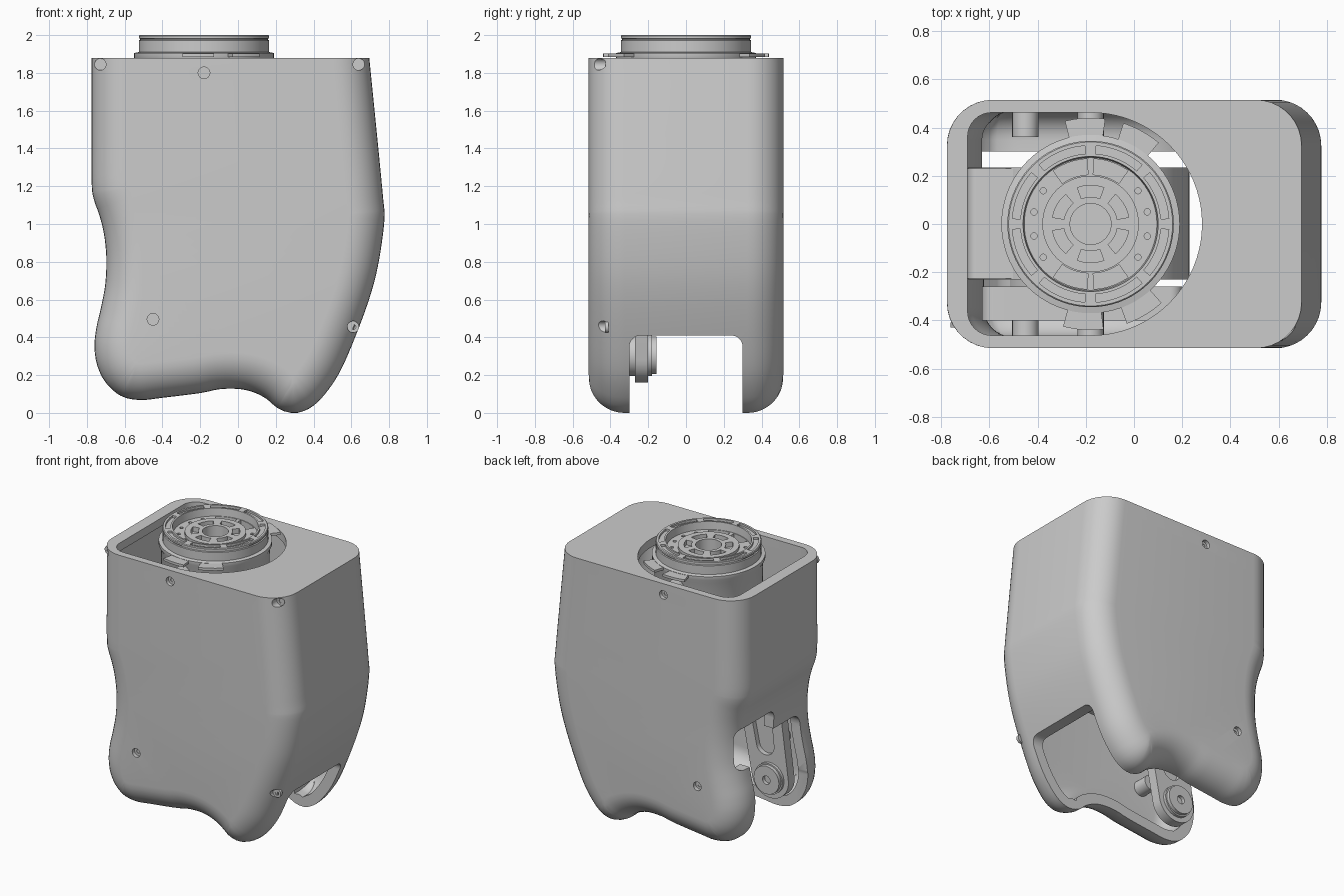
import bpy, bmesh, math
from mathutils import Vector

cube = bpy.data.objects.get("Cube")
if cube:
    bpy.data.objects.remove(cube, do_unlink=True)

grey = bpy.data.materials.new("plain grey")
grey.use_nodes = True
grey.diffuse_color = (0.6, 0.6, 0.6, 1)
grey.node_tree.nodes["Principled BSDF"].inputs["Base Color"].default_value = (0.6, 0.6, 0.6, 1)


def stack(name, rings):
    """Closed solid from equally long rings of points."""
    bm = bmesh.new()
    rows = [[bm.verts.new(p) for p in ring] for ring in rings]
    n = len(rows[0])
    for a, b in zip(rows, rows[1:]):
        for i in range(n):
            j = (i + 1) % n
            bm.faces.new((a[i], a[j], b[j], b[i]))
    caps = [bm.faces.new(rows[0]), bm.faces.new(rows[-1])]
    bmesh.ops.recalc_face_normals(bm, faces=bm.faces[:])
    bmesh.ops.triangulate(bm, faces=caps)
    mesh = bpy.data.meshes.new(name)
    bm.to_mesh(mesh)
    bm.free()
    obj = bpy.data.objects.new(name, mesh)
    bpy.context.collection.objects.link(obj)
    mesh.materials.append(grey)
    return obj


def prism(name, pts, axis, lo, hi):
    place = {"x": lambda u, v, w: (w, u, v), "y": lambda u, v, w: (u, w, v),
             "z": lambda u, v, w: (u, v, w)}[axis]
    return stack(name, [[place(u, v, w) for u, v in pts] for w in (lo, hi)])


def arc(cx, cy, r, a0, a1, n):
    return [(cx + r * math.cos(math.radians(a0 + (a1 - a0) * i / n)),
             cy + r * math.sin(math.radians(a0 + (a1 - a0) * i / n))) for i in range(n + 1)]


def circle(cx, cy, r, n=40):
    return arc(cx, cy, r, 0, 360, n)[:-1]


def round_rect(x0, x1, y0, y1, r):
    return (arc(x1 - r, y1 - r, r, 0, 90, 6) + arc(x0 + r, y1 - r, r, 90, 180, 6)
            + arc(x0 + r, y0 + r, r, 180, 270, 6) + arc(x1 - r, y0 + r, r, 270, 360, 6))


def capsule(p, q, r0, r1):
    a = math.degrees(math.atan2(q[1] - p[1], q[0] - p[0]))
    return arc(*p, r0, a + 90, a + 270, 20) + arc(*q, r1, a - 90, a + 90, 20)


def sector(r0, r1, a0, a1, n=10):
    return arc(MX, 0, r1, a0, a1, n) + arc(MX, 0, r0, a1, a0, n)


def lathe(name, pts, n=72):
    return stack(name, [[(MX + r * math.cos(math.tau * i / n), r * math.sin(math.tau * i / n), z)
                         for i in range(n)] for r, z in pts])


def cut(obj, cutter):
    cutter.hide_render = True
    mod = obj.modifiers.new("cut", "BOOLEAN")
    mod.operation, mod.solver, mod.object = "DIFFERENCE", "EXACT", cutter
    bpy.context.view_layer.objects.active = obj
    bpy.ops.object.modifier_apply(modifier=mod.name)
    bpy.data.objects.remove(cutter, do_unlink=True)


# Side outline of the housing, from top left round the bottom to top right
OUTLINE = [(-.775, 1.88), (-.775, 1.5), (-.775, 1.22), (-.763, 1.13), (-.735, 1.05), (-.71, .95),
           (-.697, .82), (-.703, .68), (-.725, .56), (-.75, .45), (-.76, .35), (-.745, .25),
           (-.70, .16), (-.62, .09), (-.52, .068), (-.4, .08), (-.2, .105), (-.1, .125), (0, .127),
           (.08, .11), (.15, .075), (.21, .025), (.28, 0), (.35, .01), (.43, .065), (.53, .2),
           (.62, .4), (.7, .62), (.745, .8), (.775, 1.02), (.768, 1.14), (.735, 1.48), (.695, 1.88)]
MX = -.18  # motor axis


def smooth_outline():
    p = [Vector(q) for q in OUTLINE]
    p = [2 * p[0] - p[1]] + p + [2 * p[-1] - p[-2]]
    out = []
    for a, b, c, d in zip(p, p[1:], p[2:], p[3:]):
        n = max(2, round((c - b).length / .03))
        for i in range(n):
            t = i / n
            out.append(.5 * (2 * b + (c - a) * t + (2 * a - 5 * b + 4 * c - d) * t * t
                             + (3 * b - a - 3 * c + d) * t ** 3))
    return out + [p[-2]]


def loaf(name, pts, half, r, start):
    """Solid with the outline moved in by start and both flanks rounded by r."""
    tangents = [(c - a).normalized() for a, c in zip(pts, pts[2:])]
    normals = [Vector((1, 0))] + [Vector((-t.y, t.x)) for t in tangents] + [Vector((-1, 0))]
    reach = []
    for p, n in zip(pts, normals):
        # Largest circle touching here that stays inside limits the rounding
        room = min((q - p).length_squared / (2 * n.dot(q - p)) for q in pts if n.dot(q - p) > 1e-6)
        far = min(start + r, .93 * room)
        reach.append((min(start, .6 * far), far))
    rings = []
    for k in range(10):
        f = 1 - math.cos(math.radians(10 * k))
        ring = []
        for p, n, (near, far) in zip(pts, normals, reach):
            u = (far - near) * f
            q = p + n * (near + u)
            ring.append((q.x, half - r + math.sqrt(max(0, r * r - (r - u) ** 2)), q.y))
        rings.append(ring)
    rings[-1:] = [[(p.x, half - r + math.sqrt(max(0, r * r - (r - (f - s)) ** 2)), p.y)
                   for p, s, f in ((a + n * f, s, f) for a, n, (s, f) in zip(pts, normals, reach))]]
    mirrored = [[(x, -y, z) for x, y, z in ring] for ring in reversed(rings)]
    return stack(name, mirrored + rings)


# Hollow housing with bottom slot, side opening and top opening
outline = smooth_outline()
housing = loaf("housing", outline, .515, .19, 0)
cut(housing, loaf("cavity", [p for p in outline if p.y < 1.835], .468, .12, .075))
cut(housing, prism("slot", round_rect(-.3, .3, -.5, .41, .06), "x", -1, 1))
cut(housing, prism("side_opening", round_rect(-.295, .295, -.4, .78, .08), "x", -1, -.5))
cut(housing, prism("side_pocket", round_rect(0, .42, .62, .92, .06), "x", -1, -.6))
top_hole = (arc(MX, 0, .462, -90, 90, 40) + arc(-.59, .362, .1, 90, 180, 8)
            + arc(-.59, -.362, .1, 180, 270, 8))
cut(housing, prism("top_hole", top_hole, "z", 1.7, 2))

# Screw holes with screws and inner bosses
front_holes = [(-.73, 1.845, .09), (.64, 1.845, .09), (.61, .455, .09),
               (MX, 1.80, .03), (-.45, .495, .03)]
for side, holes in ((-1, front_holes), (1, front_holes[3:])):
    for x, z, deep in holes:
        floor = side * (.515 - deep)
        cut(housing, prism("hole", circle(x, z, .031, 24), "y", floor, side * .6))
        screw = prism("screw", circle(x, z, .0305, 24), "y", floor + side * .004, floor - side * .016)
        cut(screw, prism("socket", circle(x, z, .014, 12), "y", floor - side * .01, floor + side * .1))
        if deep < .05:
            prism("screw_boss", circle(x, z, .055, 24), "y", side * .36, side * .475)

# Upright motor with stepped rim and hub
motor = lathe("upper_motor", [(.01, 1.5), (.35, 1.5), (.355, 1.85), (.37, 1.88), (.37, 1.905),
                              (.345, 1.91), (.345, 1.972), (.338, 1.975), (.338, 1.98), (.345, 1.983),
                              (.345, 1.995), (.34, 2), (.28, 2), (.275, 1.945), (.2, 1.945),
                              (.2, 1.965), (.085, 1.965), (.085, 1.82), (.01, 1.82)])
for i in range(8):
    cut(motor, prism("rim_slot", sector(.292, .325, i * 45 + 4, i * 45 + 41), "z", 1.985, 2.1))
for i in range(6):
    cut(motor, prism("hub_slot", sector(.112, .16, i * 60 + 10, i * 60 + 50), "z", 1.93, 2.1))
for a in (55, 93, 235, 273):
    cut(motor, prism("pocket", sector(.205, .27, a, a + 32), "z", 1.89, 2.1))
for a in (-35, -12, 12, 35, 145, 168, 192, 215):
    x, y = arc(MX, 0, .24, a, a + 1, 1)[0]
    cut(motor, prism("pin_hole", circle(x, y, .013, 12), "z", 1.91, 2.1))

# Motor mounting lugs
for a in (50, 82, -105, -70):
    prism("mounting_lug", sector(.35, .44, a, a + 22), "z", 1.885, 1.903)

# Cross motor and its gear case inside the housing
prism("cross_motor", circle(-.23, 1.13, .46, 64), "y", -.23, .235)
prism("motor_bracket", round_rect(-.69, .1, .92, 1.5, .04), "y", -.225, .23)
prism("gear_case", round_rect(-.63, .2, .85, 1.42, .05), "y", -.40, -.26)
prism("motor_cap", circle(-.23, 1.13, .3, 48), "y", -.28, -.22)

# Drive arm and joint pulley
low, high = (-.53, .305), (-.4, 1.1)
arm = prism("drive_arm", capsule(low, high, .145, .17), "y", -.27, -.2)
cut(arm, prism("arm_recess", capsule((-.49, .53), high, .07, .1), "y", -.235, 0))
prism("pulley_flange", circle(*low, .11), "y", -.3, -.18)
hub = prism("pulley_hub", circle(*low, .1), "y", -.2, -.155)
cut(hub, prism("hub_bore", circle(*low, .03, 20), "y", -.19, 0))

# Smooth round surfaces, keep edges sharp
bpy.ops.object.select_all(action="DESELECT")
for obj in bpy.context.scene.objects:
    if obj.type == "MESH":
        obj.select_set(True)
        bpy.context.view_layer.objects.active = obj
bpy.ops.object.shade_smooth_by_angle(angle=math.radians(30))
